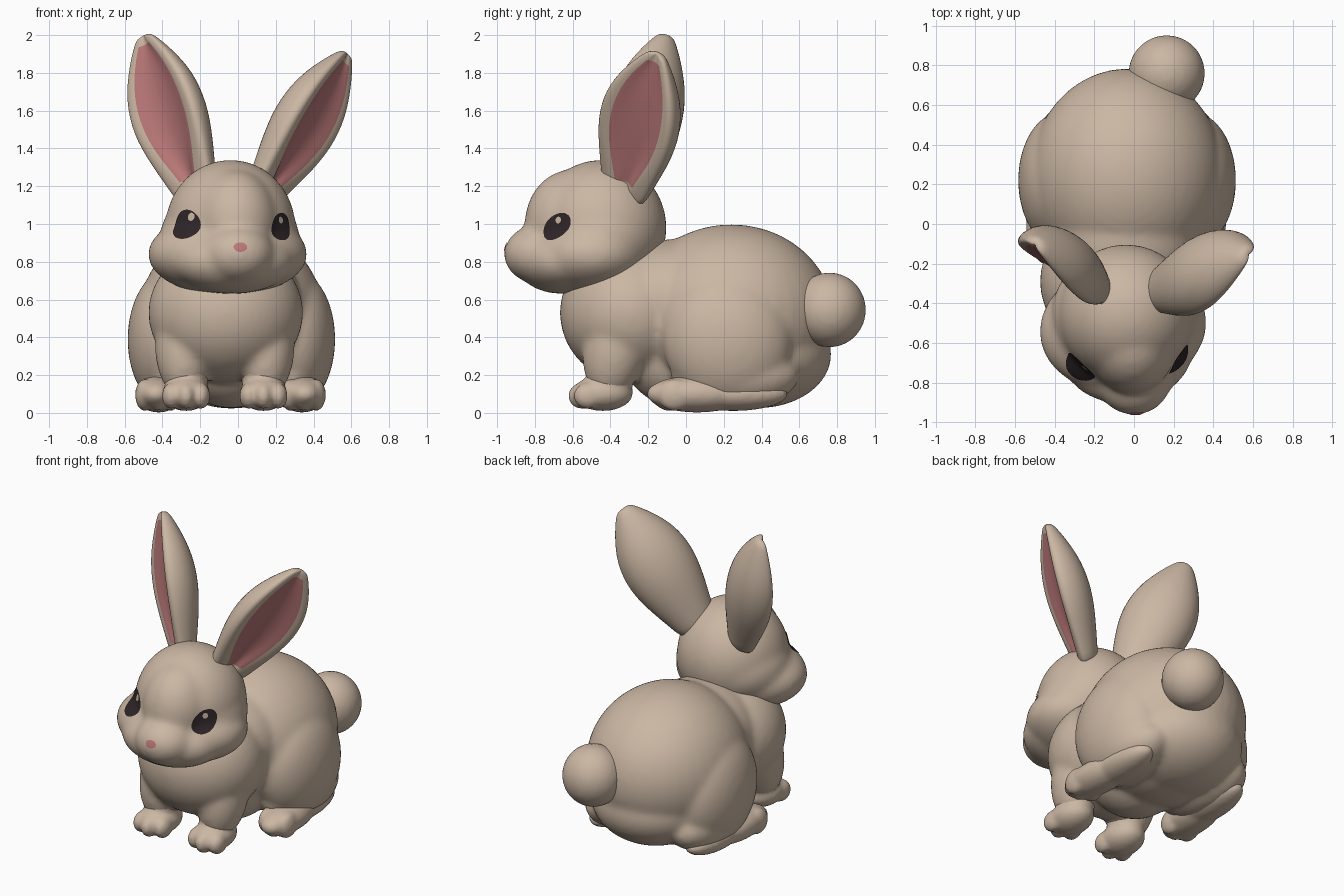
import bpy, bmesh, math
from mathutils import Vector, Matrix
from mathutils.bvhtree import BVHTree

if "Cube" in bpy.data.objects:
    bpy.data.objects.remove(bpy.data.objects["Cube"])


def material(name, rgb):
    m = bpy.data.materials.new(name)
    m.diffuse_color = (*rgb, 1)
    m.use_nodes = True
    m.node_tree.nodes["Principled BSDF"].inputs["Base Color"].default_value = m.diffuse_color
    return m


FUR = material("tan fur", (0.60, 0.475, 0.37))
PINK = material("pink skin", (0.50, 0.19, 0.19))
DARK = material("dark eye", (0.027, 0.018, 0.020))


def add_object(name, mesh, *mats):
    ob = bpy.data.objects.new(name, mesh)
    bpy.context.collection.objects.link(ob)
    for m in mats:
        mesh.materials.append(m)
    for p in mesh.polygons:
        p.use_smooth = True
    return ob


def from_bmesh(name, bm, *mats):
    mesh = bpy.data.meshes.new(name)
    bm.to_mesh(mesh)
    bm.free()
    return add_object(name, mesh, *mats)


def blob(name, ellipsoids, voxel=0.018, smooth=6):
    """Fuse (centre, radii, x tilt, z turn) ellipsoids into one smooth skin."""
    bm = bmesh.new()
    for c, r, *rot in ellipsoids:
        tilt, turn = (rot + [0, 0])[:2]
        mat = (Matrix.Translation(c) @ Matrix.Rotation(math.radians(turn), 4, 'Z')
               @ Matrix.Rotation(math.radians(tilt), 4, 'X') @ Matrix.Diagonal((*r, 1)))
        bmesh.ops.create_uvsphere(bm, u_segments=40, v_segments=24, radius=1, matrix=mat)
    ob = from_bmesh(name, bm)
    rm = ob.modifiers.new("fuse", 'REMESH')
    rm.mode, rm.voxel_size = 'VOXEL', voxel
    sm = ob.modifiers.new("soften", 'SMOOTH')
    sm.factor, sm.iterations = 0.5, smooth
    dg = bpy.context.evaluated_depsgraph_get()
    mesh = bpy.data.meshes.new_from_object(ob.evaluated_get(dg))
    bpy.data.objects.remove(ob)
    mesh.materials.clear()
    return add_object(name, mesh, FUR)


# Torso: rump, rear, shoulders, chest, haunches and upper front legs
torso = [((-0.035, 0.24, 0.51), (0.49, 0.545, 0.488)),
         ((-0.035, 0.38, 0.31), (0.40, 0.39, 0.285)),
         ((-0.045, -0.06, 0.59), (0.38, 0.41, 0.33)),
         ((-0.065, -0.29, 0.53), (0.41, 0.378, 0.37)),
         ((-0.04, -0.02, 0.30), (0.29, 0.31, 0.275))]
for s in (-1, 1):
    torso.append(((-0.035 + s * 0.33, 0.22, 0.39), (0.22, 0.345, 0.37), 15))
    torso.append(((-0.035 + s * 0.31, 0.26, 0.20), (0.19, 0.34, 0.175)))
    torso.append(((-0.07 + s * 0.215, -0.37, 0.36), (0.155, 0.17, 0.29), -12))
blob("body", torso, 0.018, 12)

# Paws and hind feet with toe bumps
for s, side in ((-1, "left"), (1, "right")):
    x = -0.07 + s * 0.205
    paw = [((x, -0.39, 0.25), (0.125, 0.135, 0.21), -10),
           ((x, -0.44, 0.105), (0.125, 0.16, 0.095))]
    paw += [((x + d * 0.078, -0.55 + abs(d) * 0.03, 0.09), (0.05, 0.075, 0.07)) for d in (-1, 0, 1)]
    blob(side + " front paw", paw, 0.014, 7)
    x = -0.04 + s * 0.38
    foot = [((x, 0.06, 0.10), (0.125, 0.27, 0.098), 0, s * 4),
            ((x - s * 0.02, 0.25, 0.10), (0.12, 0.29, 0.09))]
    foot += [((x + s * 0.005 + d * 0.07, -0.09 + abs(d) * 0.03, 0.095), (0.05, 0.09, 0.085))
             for d in (-1, 0, 1)]
    blob(side + " hind foot", foot, 0.014, 7)

# Head: skull, cheeks, muzzle, brow and snout, turned slightly to one side
head = blob("head", [((-0.04, -0.45, 0.98), (0.345, 0.348, 0.36)),
                     ((-0.045, -0.45, 0.93), (0.37, 0.33, 0.27)),
                     ((-0.055, -0.52, 0.84), (0.425, 0.33, 0.22), 0, 8),
                     ((-0.03, -0.66, 0.805), (0.33, 0.245, 0.175), 0, 8),
                     ((-0.015, -0.60, 1.00), (0.23, 0.255, 0.29), 0, 8),
                     ((0.0, -0.77, 0.84), (0.195, 0.195, 0.16), 0, 8)], 0.016, 25)

# Tail
blob("tail", [((0.165, 0.76, 0.545), (0.193, 0.193, 0.198)),
              ((0.12, 0.66, 0.53), (0.17, 0.10, 0.17))], 0.018, 5)


# Ears: cupped leaf cross-section lofted from base to tip, pink inside
SECTION = [(.66, .08), (.38, -.06), (0, -.13), (-.38, -.06), (-.66, .08), (-.90, .14), (-1, -.08),
           (-.88, -.48), (-.5, -.80), (0, -.90), (.5, -.80), (.88, -.48), (1, -.08), (.90, .14)]
# (position along the ear, half width, width of the pink)
PROFILE = [(0, .125, .3), (.12, .155, .3), (.3, .21, .85), (.5, .25, 1), (.7, .225, 1),
           (.86, .145, .9), (.95, .085, .5), (1, .045, .4)]


def ear(name, base, tip, facing):
    base, tip, n = Vector(base), Vector(tip), Vector(facing)
    axis = (tip - base).normalized()
    n = (n - axis * n.dot(axis)).normalized()
    w = axis.cross(n)
    bm = bmesh.new()
    rings = []
    for t, r, q in PROFILE:
        ring = []
        for j, (u, v) in enumerate(SECTION):
            u *= q if j < 5 else 1
            ring.append(bm.verts.new(base.lerp(tip, t) + (w * u + n * (v + 0.22)) * r))
        rings.append(ring)
    k = len(SECTION)
    for i in range(len(rings) - 1):
        for j in range(k):
            f = bm.faces.new((rings[i][j], rings[i][(j + 1) % k],
                              rings[i + 1][(j + 1) % k], rings[i + 1][j]))
            f.material_index = int(j < 4 and 1 <= i <= 5)
    bm.faces.new(rings[0])
    bm.faces.new(rings[-1])
    bmesh.ops.recalc_face_normals(bm, faces=bm.faces)
    ob = from_bmesh(name, bm, FUR, PINK)
    sub = ob.modifiers.new("round", 'SUBSURF')
    sub.levels = sub.render_levels = 2


ear("left ear", (-0.20, -0.31, 1.13), (-0.50, -0.10, 2.0), (-0.66, -0.75, 0))
ear("right ear", (0.11, -0.33, 1.13), (0.58, -0.15, 1.905), (0.90, -0.44, 0))

# Painted face details: thin discs projected onto the head
tree = BVHTree.FromPolygons([v.co for v in head.data.vertices],
                            [p.vertices[:] for p in head.data.polygons])


def patch(name, centre, facing, ru, rv, tilt, mat, lift):
    c, n = Vector(centre), Vector(facing).normalized()
    u = Vector((0, 0, 1)).cross(n).normalized()
    v = n.cross(u)
    a = math.radians(tilt)
    u, v = u * math.cos(a) + v * math.sin(a), v * math.cos(a) - u * math.sin(a)
    bm = bmesh.new()

    def point(r, ang):
        p = c + u * (ru * r * math.cos(ang)) + v * (rv * r * math.sin(ang))
        hit, normal, _, _ = tree.ray_cast(p + n * 0.5, -n)
        return bm.verts.new((hit if hit else p) + n * lift)

    segs, steps = 28, 6
    mid = point(0, 0)
    prev = None
    for i in range(1, steps + 1):
        ring = [point(i / steps, math.tau * j / segs) for j in range(segs)]
        for j in range(segs):
            m = (j + 1) % segs
            if prev:
                bm.faces.new((prev[j], ring[j], ring[m], prev[m]))
            else:
                bm.faces.new((mid, ring[j], ring[m]))
        prev = ring
    from_bmesh(name, bm, mat)


patch("right eye", (0.22, -0.68, 0.985), (0.85, -0.5, 0.1), 0.092, 0.066, 32, DARK, 0.005)
patch("left eye", (-0.28, -0.73, 0.998), (-0.7, -0.7, 0.1), 0.095, 0.075, -32, DARK, 0.005)
patch("right eye glint", (0.22, -0.672, 1.02), (0.85, -0.5, 0.1), 0.018, 0.018, 0, FUR, 0.008)
patch("left eye glint", (-0.26, -0.74, 1.04), (-0.7, -0.7, 0.1), 0.022, 0.022, 0, FUR, 0.008)
patch("nose", (0.012, -0.95, 0.877), (0.1, -1, 0.1), 0.036, 0.026, 0, PINK, 0.005)
